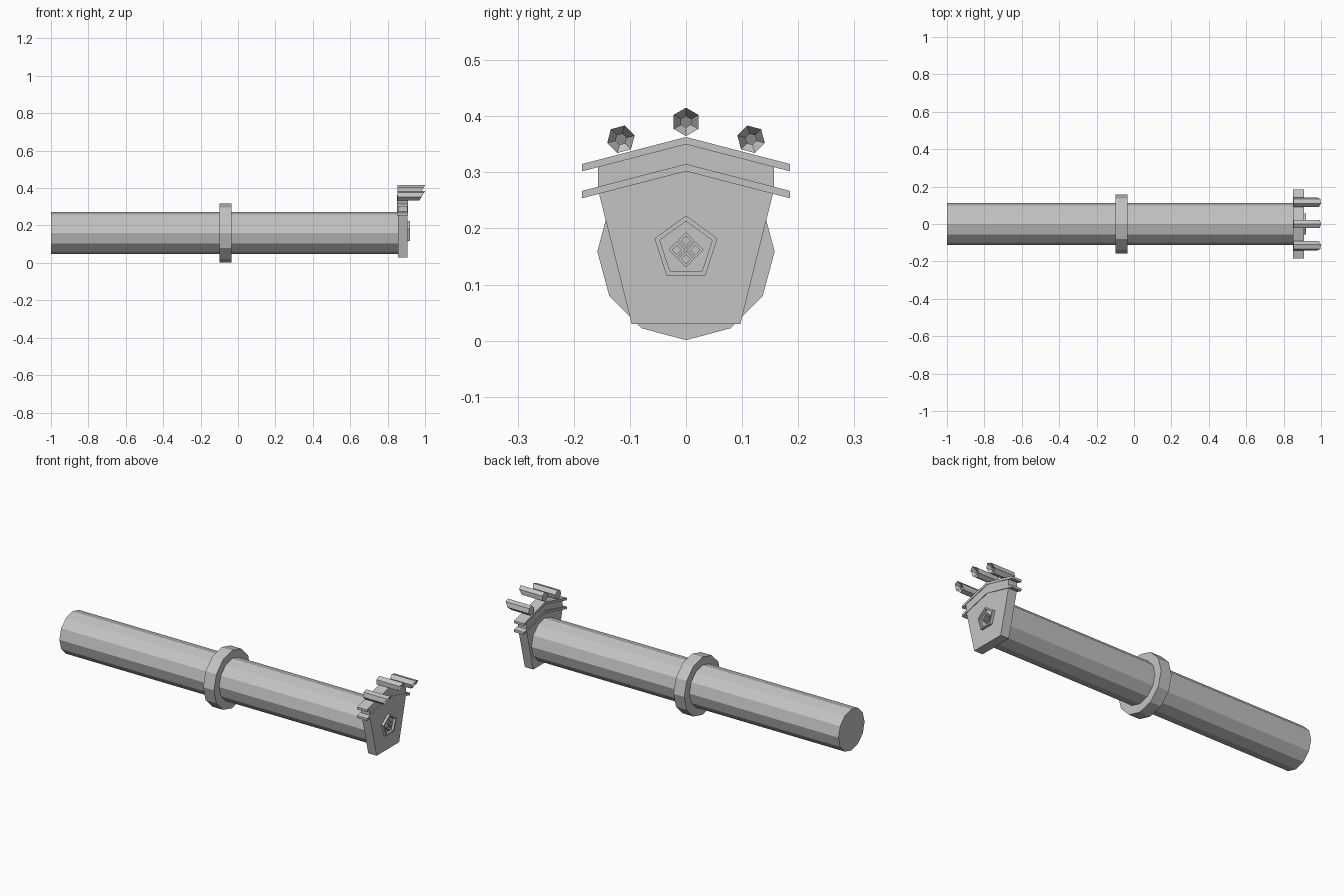
import bpy, bmesh, math

if "Cube" in bpy.data.objects:
    bpy.data.objects.remove(bpy.data.objects["Cube"])

grey = bpy.data.materials.new("plain grey")
grey.diffuse_color = (0.55, 0.55, 0.55, 1)
grey.use_nodes = True
grey.node_tree.nodes["Principled BSDF"].inputs["Base Color"].default_value = grey.diffuse_color


def loft(name, loops, cyclic=False):
    """Skin a chain of equal-length loops; cap both ends unless cyclic."""
    bm = bmesh.new()
    rows = [[bm.verts.new(p) for p in loop] for loop in loops]
    n = len(rows[0])
    pairs = list(zip(rows, rows[1:])) + ([(rows[-1], rows[0])] if cyclic else [])
    for a, b in pairs:
        for i in range(n):
            j = (i + 1) % n
            bm.faces.new((a[i], a[j], b[j], b[i]))
    if not cyclic:
        bm.faces.new(rows[0][::-1])
        bm.faces.new(rows[-1])
    bmesh.ops.recalc_face_normals(bm, faces=bm.faces[:])
    me = bpy.data.meshes.new(name)
    bm.to_mesh(me)
    bm.free()
    me.materials.append(grey)
    ob = bpy.data.objects.new(name, me)
    bpy.context.collection.objects.link(ob)
    return ob


def at_x(x, profile):
    return [(x, y, z) for y, z in profile]


def ngon(n, r, y, z, turn=0.0):
    """Regular polygon in the y-z plane, first corner on top."""
    return [(y + r * math.sin(turn + math.tau * i / n),
             z + r * math.cos(turn + math.tau * i / n)) for i in range(n)]


def prism(name, x0, x1, profile):
    return loft(name, [at_x(x0, profile), at_x(x1, profile)])


def frame(name, x0, x1, outer, inner):
    return loft(name, [at_x(x0, outer), at_x(x1, outer),
                       at_x(x1, inner), at_x(x0, inner)], cyclic=True)


AXIS = 0.159

# Long shaft and the collar around it
prism("shaft", -1.0, 0.857, ngon(12, 0.113, 0, AXIS + 0.001))
frame("collar", -0.10, -0.035, ngon(12, 0.158, 0, AXIS), ngon(12, 0.112, 0, AXIS))

# Shield-shaped end plate and the block between the two roofs
prism("end_plate", 0.855, 0.906,
      [(-0.097, 0.03), (0.097, 0.03), (0.155, 0.262), (0, 0.303), (-0.155, 0.262)])
prism("roof_block", 0.855, 0.906,
      [(-0.157, 0.272), (0, 0.313), (0.157, 0.272),
       (0.157, 0.311), (0, 0.352), (-0.157, 0.311)])

# Two thin gabled roofs
for name, top in (("lower_roof", 0.315), ("upper_roof", 0.363)):
    prism(name, 0.850, 0.909,
          [(-0.185, top - 0.048), (0, top), (0.185, top - 0.048),
           (0.185, top - 0.061), (0, top - 0.013), (-0.185, top - 0.061)])

# Three six-sided spouts with slanted, funnelled mouths
for name, y, z, turn in (("middle_spout", 0, 0.390, 0),
                         ("front_spout", -0.116, 0.359, math.radians(15)),
                         ("back_spout", 0.116, 0.359, math.radians(-15))):
    rim = ngon(6, 0.0253, y, z, turn)
    bore = ngon(6, 0.010, y, z, turn)

    def slanted(profile, x):
        return [(x + 0.6 * (pz - z), py, pz) for py, pz in profile]

    loft(name, [at_x(0.853, rim), slanted(rim, 0.985),
                slanted(bore, 0.968), slanted(bore, 0.93)])

# Five-sided emblem rim with four hollow diamonds inside
frame("emblem_rim", 0.905, 0.920, ngon(5, 0.059, 0, 0.164), ngon(5, 0.049, 0, 0.164))
for i in range(4):
    a = i * math.pi / 2
    y, z = 0.0165 * math.sin(a), 0.162 + 0.0165 * math.cos(a)
    frame(f"emblem_diamond_{i + 1}", 0.905, 0.914,
          ngon(4, 0.0148, y, z), ngon(4, 0.008, y, z))
